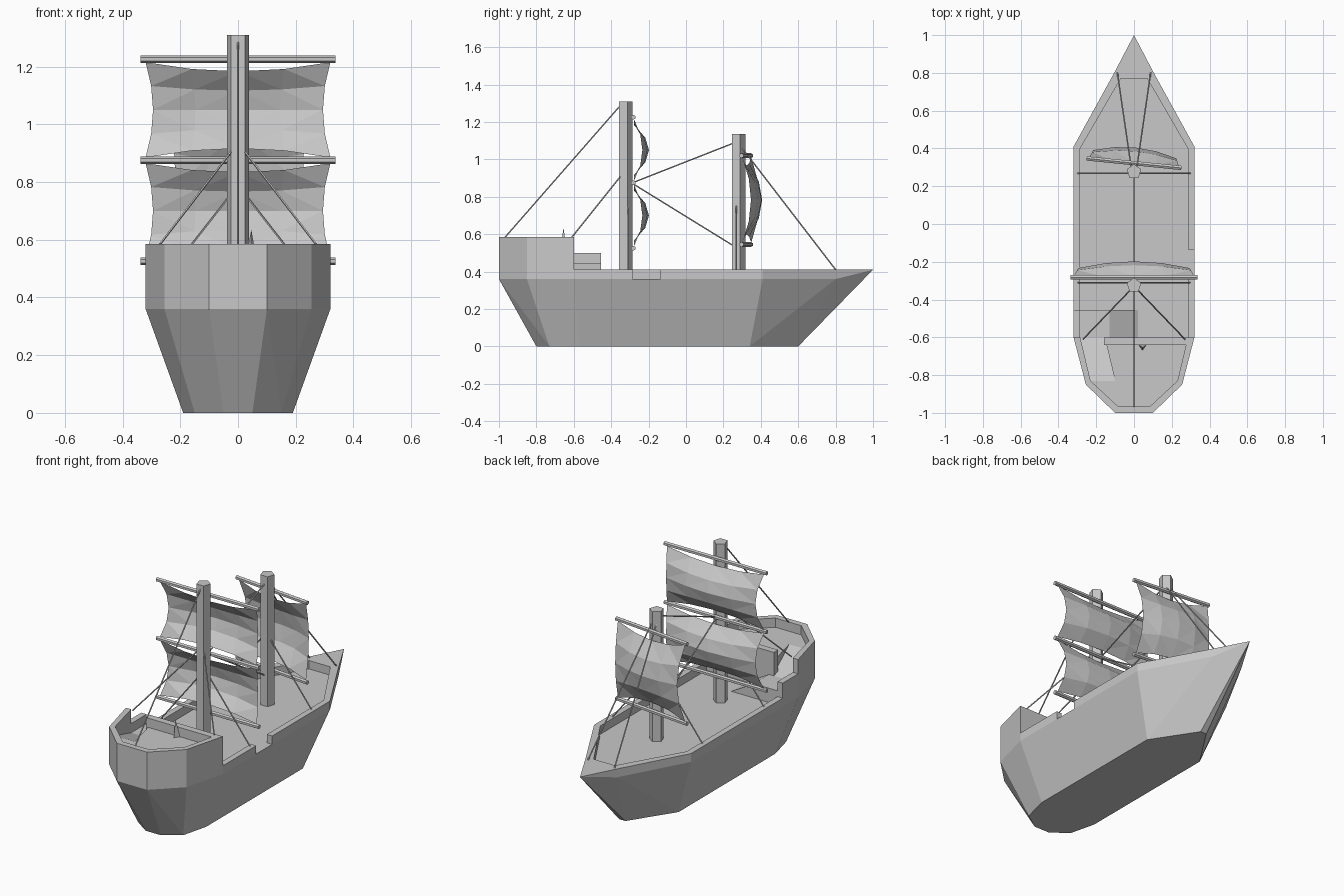
import bpy, bmesh, math
from mathutils import Vector

if "Cube" in bpy.data.objects:
    bpy.data.objects.remove(bpy.data.objects["Cube"], do_unlink=True)

grey = bpy.data.materials.new("plain grey")
grey.use_nodes = True
grey.diffuse_color = (0.58, 0.58, 0.58, 1)
grey.node_tree.nodes["Principled BSDF"].inputs["Base Color"].default_value = (0.58, 0.58, 0.58, 1)

KEEL, DECK, RAIL, STEP, CASTLE = 0, 0.36, 0.41, 0.5, 0.585
LANDING, POOP = 0.445, 0.53


def finish(name, bm):
    mesh = bpy.data.meshes.new(name)
    bm.to_mesh(mesh)
    bm.free()
    mesh.materials.append(grey)
    obj = bpy.data.objects.new(name, mesh)
    bpy.context.collection.objects.link(obj)
    return obj


def add_hull(bm, points):
    verts = [bm.verts.new(p) for p in points]
    bmesh.ops.convex_hull(bm, input=verts)


def solid(name, *point_sets):
    """One object made of convex blocks."""
    bm = bmesh.new()
    for points in point_sets:
        add_hull(bm, points)
    bmesh.ops.dissolve_limit(bm, angle_limit=0.01, verts=bm.verts, edges=bm.edges)
    bmesh.ops.recalc_face_normals(bm, faces=bm.faces)
    return finish(name, bm)


def prism(outline, low, high):
    return [(x, y, z) for z in (low, high) for x, y in outline]


def box(x0, x1, y0, y1, z0, z1):
    return prism([(x0, y0), (x1, y0), (x1, y1), (x0, y1)], z0, z1)


def both_sides(half):
    return list(half) + [(-x, y) for x, y in half]


def rod(name, start, end, radius, sides):
    a, b = Vector(start), Vector(end)
    bm = bmesh.new()
    bmesh.ops.create_cone(bm, cap_ends=True, segments=sides, radius1=radius,
                          radius2=radius, depth=(b - a).length)
    obj = finish(name, bm)
    obj.location = (a + b) / 2
    obj.rotation_euler = (b - a).to_track_quat('Z', 'Y').to_euler()
    return obj


# Half outlines, bow to stern
outer = [(0.105, 0.8), (0.32, 0.41), (0.32, -0.6), (0.255, -0.85), (0.1, -1)]
inner = [(0.07, 0.77), (0.285, 0.4), (0.285, -0.6), (0.23, -0.83), (0.085, -0.965)]
keel = [(0.02, 0.6), (0.19, 0.34), (0.19, -0.57), (0.15, -0.73), (0.05, -0.8)]

# Hull and beak
solid("hull", [(x, y, KEEL) for x, y in both_sides(keel)]
      + [(x, y, DECK) for x, y in both_sides(outer)])
bow = both_sides(outer[:1])
solid("bow_beak", prism(bow, DECK, RAIL) + [(0, 1, RAIL)]
      + [(x, y, KEEL) for x, y in both_sides(keel[:1])])

# Bulwarks and stern castle walls
def wall(i, side, high):
    quad = [outer[i], outer[i + 1], inner[i + 1], inner[i]]
    return prism([(side * x, y) for x, y in quad], DECK, high)

solid("bow_bulwark", prism(both_sides([outer[0], inner[0]]), DECK, RAIL),
      wall(0, 1, RAIL), wall(0, -1, RAIL))
solid("left_bulwark", box(0.285, 0.32, -0.135, 0.41, DECK, RAIL),
      box(0.285, 0.32, -0.6, -0.285, DECK, RAIL))
solid("right_bulwark", box(-0.32, -0.285, -0.455, 0.41, DECK, RAIL),
      box(-0.32, -0.285, -0.6, -0.455, DECK, STEP))
solid("castle_wall", *[wall(i, s, CASTLE) for i in (2, 3) for s in (1, -1)],
      prism(both_sides([outer[4], inner[4]]), DECK, CASTLE))

# Castle floor, railing and the ramps leading up to it
solid("castle_floor",
      prism([inner[2], inner[3], (-0.1, -0.83), (-0.155, -0.6)], DECK, POOP),
      prism(both_sides(inner[3:]), DECK, POOP))
solid("castle_railing", box(-0.16, 0.285, -0.64, -0.6, DECK, CASTLE))
foot = [(-0.285, -0.6), (-0.155, -0.6), (-0.1, -0.83), (-0.23, -0.83)]
solid("upper_ramp", [(x, y, DECK) for x, y in foot]
      + [(x, y, LANDING if y > -0.7 else POOP) for x, y in foot])
solid("ramp_landing", box(-0.285, -0.13, -0.6, -0.455, DECK, LANDING))
solid("lower_ramp", box(-0.13, -0.129, -0.6, -0.455, DECK, LANDING)
      + [(0.02, -0.6, DECK), (0.02, -0.455, DECK)])
solid("helm", [(0.025, -0.64, POOP), (0.065, -0.64, POOP), (0.045, -0.67, POOP),
               (0.046, -0.655, 0.635)])


# Masts
def mast(name, y, top):
    ring = [(0.04 * math.sin(k * math.tau / 5), y + 0.04 * math.cos(k * math.tau / 5))
            for k in range(5)]
    solid(name, prism(ring, DECK, top))

mast("main_mast", -0.325, 1.31)
mast("fore_mast", 0.277, 1.135)


# Yards and billowing sails
def yard(name, y, z, half, turn):
    dx, dy = half * math.cos(turn), half * math.sin(turn)
    rod(name, (-dx, y - dy, z), (dx, y + dy, z), 0.013, 6)


def sail(name, y, z, half, tall, turn):
    bm = bmesh.new()
    bmesh.ops.create_grid(bm, x_segments=4, y_segments=4, size=1)
    for v in bm.verts:
        a, b = v.co.x, v.co.y
        v.co = (half * a * (1 - 0.08 * (1 - b * b)),
                0.08 * (1 - b * b) * (0.56 + 0.44 * (1 - a * a)),
                tall * b * (1 - 0.19 * (1 - a * a)))
    bmesh.ops.triangulate(bm, faces=bm.faces)
    obj = finish(name, bm)
    obj.location = (0, y, z)
    obj.rotation_euler.z = turn

for label, z in (("top", 1.225), ("middle", 0.875), ("bottom", 0.525)):
    yard("main_yard_" + label, -0.282, z, 0.337, 0)
sail("main_sail_upper", -0.278, 1.05, 0.32, 0.165, 0)
sail("main_sail_lower", -0.278, 0.7, 0.32, 0.165, 0)
TURN = -0.1
yard("fore_yard_top", 0.322, 1.02, 0.252, TURN)
yard("fore_yard_bottom", 0.322, 0.545, 0.252, TURN)
sail("fore_sail", 0.325, 0.783, 0.24, 0.228, TURN)


# Rigging
def rope(name, start, end):
    rod(name, start, end, 0.004, 5)

rope("backstay", (0, -0.34, 1.3), (0, -0.97, 0.58))
rope("upper_stay", (0, -0.285, 0.875), (0, 0.25, 1.085))
rope("lower_stay", (0, -0.285, 0.87), (0, 0.25, 0.54))
for side, label in ((1, "left"), (-1, "right")):
    rope("castle_stay_" + label, (side * 0.02, -0.35, 0.91), (side * 0.27, -0.61, 0.585))
    rope("fore_stay_" + label, (side * 0.015, 0.3, 1.06), (side * 0.088, 0.8, 0.41))
    for part, y in (("main", -0.31), ("fore", 0.268)):
        rope(part + "_shroud_" + label, (side * 0.03, y, 0.75), (side * 0.3, y, 0.405))
